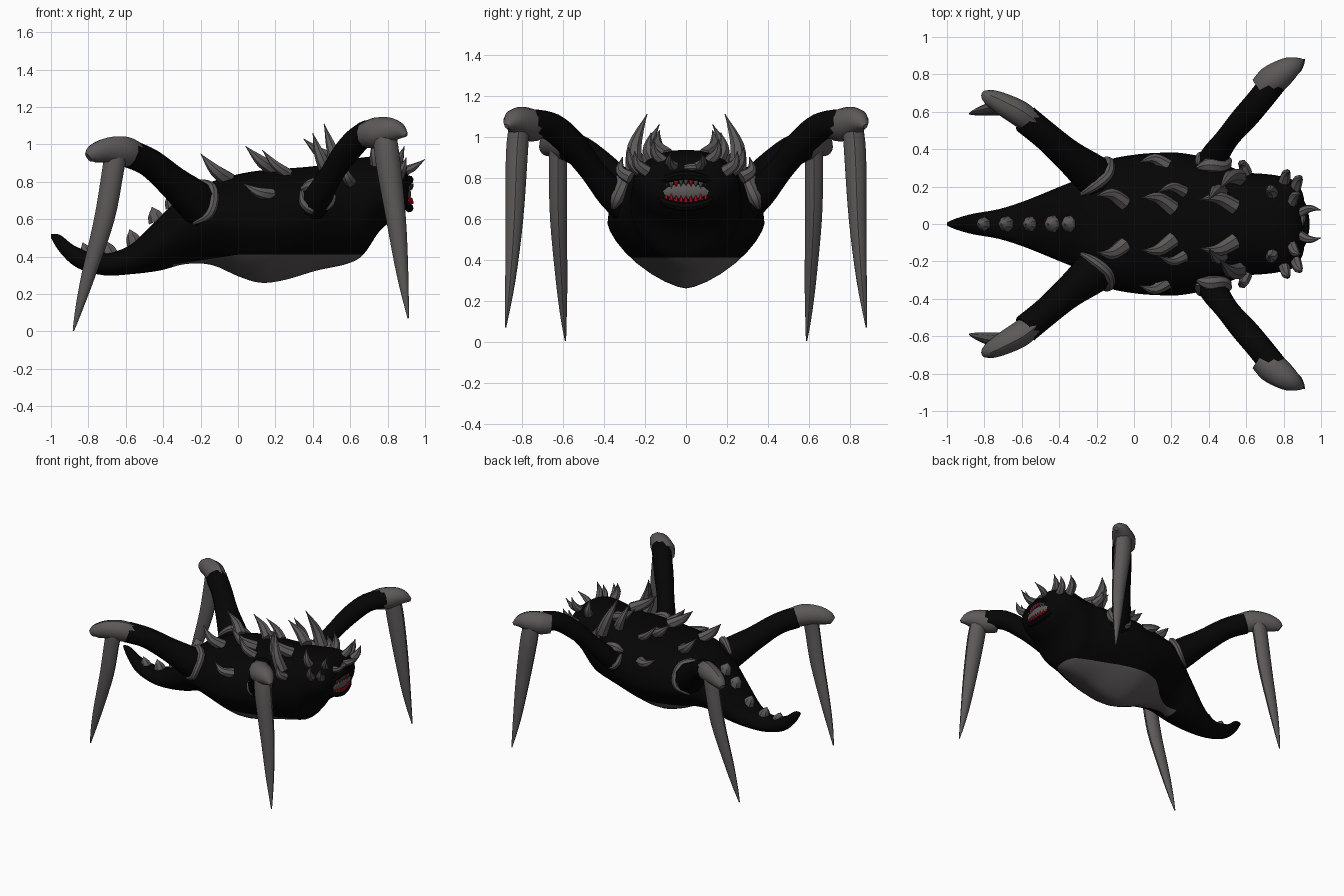
import bpy, bmesh, math
from mathutils import Vector

if "Cube" in bpy.data.objects:
    bpy.data.objects.remove(bpy.data.objects["Cube"], do_unlink=True)


def material(name, rgb):
    m = bpy.data.materials.new(name)
    m.use_nodes = True
    m.diffuse_color = (*rgb, 1)
    bsdf = next(n for n in m.node_tree.nodes if n.type == 'BSDF_PRINCIPLED')
    bsdf.inputs["Base Color"].default_value = (*rgb, 1)
    bsdf.inputs["Roughness"].default_value = 0.8
    return m


BLACK = material("black hide", (0.0015, 0.0015, 0.0015))
GREY = material("grey horn", (0.11, 0.1, 0.1))
RED = material("red teeth", (0.6, 0.004, 0.02))


def spline(pts, steps):
    """Catmull-Rom interpolation of tuples of any size."""
    out = []
    for i in range(len(pts) - 1):
        a, b, c, d = (pts[min(max(i + k, 0), len(pts) - 1)] for k in (-1, 0, 1, 2))
        for s in range(steps):
            t = s / steps
            out.append([0.5 * (2 * q + (r - p) * t + (2 * p - 5 * q + 4 * r - u) * t * t
                               + (3 * q - p - 3 * r + u) * t ** 3)
                        for p, q, r, u in zip(a, b, c, d)])
    return out + [list(pts[-1])]


def skin(bm, rings):
    """Join rings of points into a closed skin."""
    rows = [[bm.verts.new(p) for p in ring] for ring in rings]
    n = len(rows[0])
    for lo, hi in zip(rows, rows[1:]):
        for j in range(n):
            bm.faces.new((lo[j], lo[(j + 1) % n], hi[(j + 1) % n], hi[j]))
    bm.faces.new(rows[0])
    bm.faces.new(rows[-1])
    bmesh.ops.recalc_face_normals(bm, faces=bm.faces)


def finish(name, bm, mats, mirror=False):
    mesh = bpy.data.meshes.new(name)
    bm.to_mesh(mesh)
    bm.free()
    for m in mats:
        mesh.materials.append(m)
    obj = bpy.data.objects.new(name, mesh)
    bpy.context.collection.objects.link(obj)
    bpy.ops.object.select_all(action='DESELECT')
    obj.select_set(True)
    bpy.context.view_layer.objects.active = obj
    bpy.ops.object.shade_smooth_by_angle(angle=math.radians(40))
    if mirror:
        mod = obj.modifiers.new("mirror", 'MIRROR')
        mod.use_axis = (False, True, False)
        mod.use_mirror_merge = False


def tube(name, pts, mat, mirror=True, sides=10, flat=1.0):
    """Tapered limb through (x, y, z, radius) points."""
    path = spline(pts, 4)
    rings = []
    side = None
    for i, p in enumerate(path):
        a, b = path[max(i - 1, 0)], path[min(i + 1, len(path) - 1)]
        d = (Vector(b[:3]) - Vector(a[:3])).normalized()
        if side is None:
            side = d.cross(Vector((0, 1, 0)))
        side = (side - d * side.dot(d)).normalized()
        up = d.cross(side)
        r = max(p[3], 0.002)
        rings.append([Vector(p[:3]) + r * (side * math.cos(t) + up * flat * math.sin(t))
                      for t in (j * math.tau / sides for j in range(sides))])
    bm = bmesh.new()
    skin(bm, rings)
    finish(name, bm, [mat], mirror)


def spike(name, base, tip, r, mat=GREY, mirror=True, bend=0.0):
    """Horn from base to tip, bowed outward and down by bend."""
    mid = [(p + q) / 2 for p, q in zip(base, tip)]
    mid[1] += bend
    mid[2] -= bend / 2
    tube(name, [(*base, r), (*mid, r * 0.75), (*tip, 0)], mat, mirror, 7)


# Body: x, top, bottom, half width, lower roundness
profile = [
    (-1, .52, .5, .008, 2), (-.95, .515, .42, .03, 2), (-.86, .45, .34, .055, 2),
    (-.72, .42, .3, .08, 2), (-.58, .46, .305, .125, 2), (-.42, .61, .325, .19, 1.8),
    (-.28, .74, .36, .25, 1.6), (-.14, .8, .355, .34, 1.5), (0, .84, .295, .37, 1.45),
    (.12, .86, .26, .38, 1.45), (.25, .87, .275, .38, 1.45), (.42, .885, .325, .345, 1.55),
    (.58, .915, .36, .28, 1.7), (.67, .93, .41, .27, 1.9), (.76, .935, .54, .26, 2),
    (.85, .91, .61, .235, 2), (.9, .86, .66, .17, 2), (.915, .8, .7, .08, 2)]
rings = []
for x, top, bot, w, e in spline(profile, 4):
    mid = bot + (top - bot) * 0.52
    ring = []
    for j in range(32):
        c, s = math.cos(j * math.tau / 32), math.sin(j * math.tau / 32)
        k = 2 / (2.2 if s > 0 else e)
        h = top - mid if s > 0 else mid - bot
        ring.append((x, math.copysign(w * abs(c) ** k, c),
                     mid + math.copysign(h * abs(s) ** k, s)))
    rings.append(ring)
bm = bmesh.new()
skin(bm, rings)

# Belly plate: cut along a sloped and a level plane, then coloured below both
cuts = [(Vector((0, 0, .41)), Vector((-.15, 0, 1))), (Vector((0, 0, .41)), Vector((0, 0, 1)))]
for co, no in cuts:
    bmesh.ops.bisect_plane(bm, geom=bm.verts[:] + bm.edges[:] + bm.faces[:],
                           plane_co=co, plane_no=no)
for f in bm.faces:
    c = f.calc_center_median()
    below = all((c - co).dot(no) < 0 for co, no in cuts)
    f.material_index = int(below and c.x > -.35)
finish("body", bm, [BLACK, GREY])

# Front legs
tube("front_upper_leg", [(.38, .24, .62, .09), (.43, .36, .72, .075), (.5, .46, .84, .063),
                         (.585, .56, .965, .07), (.67, .66, 1.05, .07), (.75, .76, 1.065, .07)], BLACK)
tube("front_knee", [(.68, .72, 1.05, .07), (.74, .77, 1.06, .083), (.81, .82, 1.075, .07),
                    (.86, .85, 1.07, .048), (.9, .875, 1.05, .012)], GREY)
tube("front_lower_leg", [(.78, .81, 1.08, .06), (.8, .825, .92, .066), (.845, .837, .6, .053),
                         (.88, .857, .3, .031), (.91, .88, .07, .004)], GREY, flat=.85)

# Back legs
tube("back_upper_leg", [(-.1, .16, .58, .12), (-.22, .26, .69, .112), (-.35, .365, .8, .087),
                        (-.47, .47, .9, .077), (-.58, .56, .95, .078)], BLACK)
tube("back_knee", [(-.54, .535, .935, .072), (-.61, .59, .963, .08), (-.7, .64, .968, .07),
                   (-.77, .675, .95, .052), (-.8, .69, .93, .028)], GREY, flat=.85)
tube("back_lower_leg", [(-.65, .62, .97, .06), (-.67, .625, .85, .058), (-.715, .622, .6, .054),
                        (-.8, .607, .3, .037), (-.85, .597, .12, .02), (-.88, .588, .003, .004)],
     GREY, flat=.8)

# Horny collars hugging the hips
tube("front_hip_collar", [(.34, .32, .75, .01), (.355, .355, .69, .028), (.4, .365, .655, .028),
                          (.45, .35, .66, .008)], GREY, sides=8)
tube("front_hip_plate", [(.34, .3, .76, .012), (.4, .315, .78, .04), (.47, .31, .76, .035),
                         (.49, .335, .7, .035), (.47, .355, .65, .01)], GREY, sides=8)
tube("back_hip_collar", [(-.28, .16, .73, .012), (-.21, .2, .785, .026), (-.14, .26, .765, .028),
                         (-.13, .325, .69, .026), (-.16, .335, .62, .022), (-.24, .3, .575, .008)],
     GREY, sides=8)

# Back spikes: base, tip, radius
back_spikes = [
    ((-.05, .11, .81), (-.2, .15, .95), .043), ((.21, .08, .86), (.04, .14, .99), .043),
    ((.27, .17, .84), (.13, .17, .97), .032), ((.18, .31, .73), (.03, .33, .79), .037),
    ((.54, .09, .9), (.35, .13, 1.03), .044), ((.56, .25, .83), (.46, .19, 1.11), .046),
    ((.47, .17, .87), (.4, .13, 1.06), .038), ((.6, .27, .8), (.56, .31, .9), .034)]
for base, tip, r in back_spikes:
    spike("back_spike", base, tip, r, bend=.03)

# Crown of spikes round the head
crown = [((.8, .22, .83), (.83, .28, .95), .032), ((.86, .19, .83), (.9, .25, .93), .032),
         ((.84, .11, .88), (.89, .16, .99), .03), ((.87, .05, .85), (1, .075, .92), .028),
         ((.74, .16, .89), (.72, .17, 1.02), .034)]
for base, tip, r in crown:
    spike("crown_spike", base, tip, r, bend=.02)

# Tail knobs along the spine
for x, z, r in [(-.34, .67, .05), (-.43, .59, .05), (-.55, .47, .045), (-.68, .41, .045), (-.8, .4, .043)]:
    spike("tail_knob", (x, 0, z), (x - .03, 0, z + .075), r, mirror=False)

# Mouth: grey gullet between two black lips, with a row of teeth on each
bm = bmesh.new()
bmesh.ops.create_uvsphere(bm, u_segments=20, v_segments=10, radius=1)
bmesh.ops.scale(bm, verts=bm.verts, vec=(.035, .14, .055))
bmesh.ops.translate(bm, verts=bm.verts, vec=(.89, 0, .735))
finish("gullet", bm, [GREY])
for name, sign in (("upper", 1), ("lower", -1)):
    lip = [(.86, -.155, .735, .012), (.9, -.1, .735 + sign * .055, .02), (.915, 0, .735 + sign * .075, .024),
           (.9, .1, .735 + sign * .055, .02), (.86, .155, .735, .012)]
    tube(name + "_lip", lip, BLACK, mirror=False, sides=8)
    for i in range(11):
        u = (i - 5) / 5
        root = (.928 - .04 * u * u, u * .12, .735 + sign * (.054 - .03 * u * u))
        spike(name + "_tooth", root, (root[0] + .004, root[1], root[2] - sign * .03), .011,
              RED if sign < 0 or i % 3 == 0 else GREY, False)

# Nose plate
tube("nose_plate", [(.895, -.005, .85, .012), (.9, .03, .852, .02), (.895, .065, .85, .012)],
     GREY, mirror=False, sides=8)
